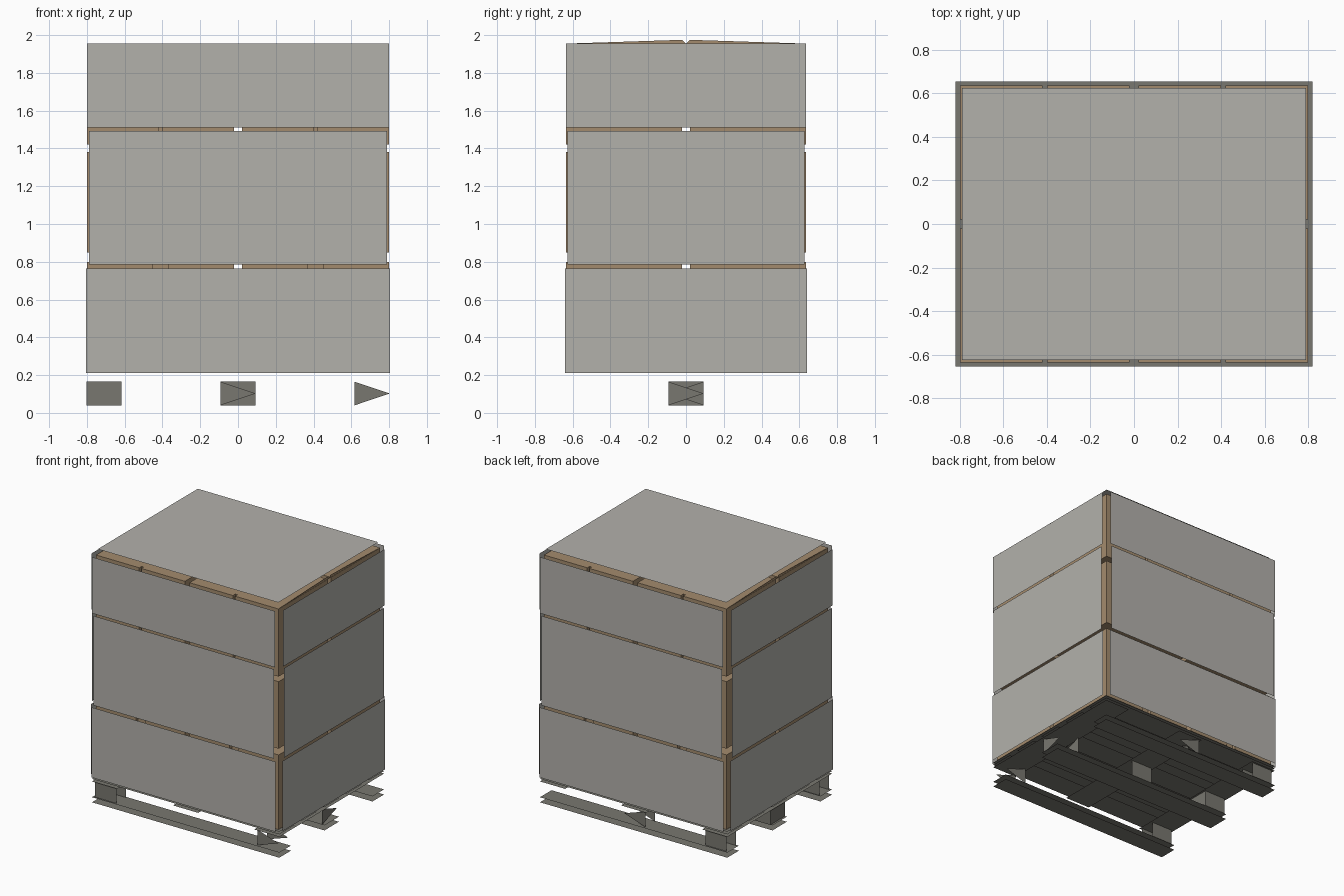
import bpy
import bmesh
from mathutils import Vector

cube = bpy.data.objects.get("Cube")
if cube:
    bpy.data.objects.remove(cube, do_unlink=True)


def material(name, rgb):
    mat = bpy.data.materials.new(name)
    mat.use_nodes = True
    color = (*rgb, 1.0)
    mat.diffuse_color = color
    bsdf = next(n for n in mat.node_tree.nodes if n.type == "BSDF_PRINCIPLED")
    bsdf.inputs["Base Color"].default_value = color
    return mat


PANEL = material("light grey panel", (0.45, 0.44, 0.41))
CARTON = material("brown cardboard", (0.37, 0.26, 0.155))
PALLET = material("dark grey pallet", (0.19, 0.185, 0.16))


def finish(name, bm, mat):
    mesh = bpy.data.meshes.new(name)
    bm.to_mesh(mesh)
    bm.free()
    mesh.materials.append(mat)
    obj = bpy.data.objects.new(name, mesh)
    bpy.context.collection.objects.link(obj)
    return obj


def sheet(name, points, mat):
    """Single flat face through the given corners."""
    bm = bmesh.new()
    bm.faces.new([bm.verts.new(p) for p in points])
    return finish(name, bm, mat)


def flat(name, x0, x1, y0, y1, z, mat):
    return sheet(name, [(x0, y0, z), (x1, y0, z), (x1, y1, z), (x0, y1, z)], mat)


def box(name, low, high, mat):
    low, high = Vector(low), Vector(high)
    bm = bmesh.new()
    bmesh.ops.create_cube(bm, size=1)
    bmesh.ops.scale(bm, vec=high - low, verts=bm.verts)
    bmesh.ops.translate(bm, vec=(low + high) / 2, verts=bm.verts)
    return finish(name, bm, mat)


HX, HY = 0.82, 0.655          # pallet half size
BX, BY = 0.8, 0.635           # carton stack half size
GAP = 0.02                    # half of the central gap
BLOCK_LOW, BLOCK_HIGH = 0.04, 0.165

# Pallet runners: paired thin skins along x
for label, y0, y1 in (("front", -HY, -0.51), ("middle", -0.09, 0.09), ("back", 0.51, HY)):
    for side, z in (("bottom", 0.0), ("top", BLOCK_LOW)):
        flat(f"{label}_runner_{side}", -HX, HX, y0, y1, z, PALLET)

# Pallet cross boards along y
for label, x in (("right", -0.71), ("centre", 0.0), ("left", 0.71)):
    flat(f"{label}_cross_board", x - 0.11, x + 0.11, -HY, HY, BLOCK_HIGH, PALLET)

# Deck: lower skin as separate boards, upper skin in one piece
for i in range(5):
    y = -0.56 + i * 0.28
    flat(f"deck_board_{i + 1}", -HX, HX, y - 0.095, y + 0.095, 0.185, PALLET)
flat("deck_top", -HX, HX, -HY, HY, 0.205, PALLET)


# Block walls: full plates, or pointed plates tapering towards +x or +y
def wall_y(name, x, y, pointed):
    a, b, mid = x - 0.093, x + 0.093, (BLOCK_LOW + BLOCK_HIGH) / 2
    pts = [(a, y, BLOCK_LOW)]
    pts += [(b, y, mid)] if pointed else [(b, y, BLOCK_LOW), (b, y, BLOCK_HIGH)]
    sheet(name, pts + [(a, y, BLOCK_HIGH)], PALLET)


def wall_x(name, x, direction):
    a, mid = -0.093 * direction, (BLOCK_LOW + BLOCK_HIGH) / 2
    sheet(name, [(x, a, BLOCK_LOW), (x, -a, mid), (x, a, BLOCK_HIGH)], PALLET)


for y in (-0.64, -0.52):
    wall_y("front_right_block", -0.71, y, False)
    wall_y("front_left_block", 0.71, y, True)
for y in (0.52, 0.64):
    wall_y("back_right_block", -0.71, y, False)
    wall_y("back_centre_block", 0.0, y, True)
box("middle_right_block", (-0.803, -0.093, BLOCK_LOW), (-0.617, 0.093, BLOCK_HIGH), PALLET)
for y, pointed in ((-0.09, True), (0.09, False)):
    wall_y("middle_centre_block", 0.0, y, pointed)
wall_x("middle_left_block_outer", 0.8, 1)
wall_x("middle_left_block_inner", 0.62, -1)

# Cartons: three layers of four stacks, each with split outer faces
layers = (("lower", 0.21, 0.80, 0.04), ("middle", 0.85, 1.38, 0.03), ("upper", 1.42, 1.955, 0.01))
for label, z0, z1, split in layers:
    for sx in (-1, 1):
        for sy in (-1, 1):
            xs = sorted((sx * GAP, sx * BX))
            ys = sorted((sy * GAP, sy * (BY - 0.03)))
            box(f"{label}_carton", (xs[0], ys[0], z0), (xs[1], ys[1], z1), CARTON)
            yo = sorted((sy * (BY - 0.03), sy * BY))
            for a, b in ((GAP, 0.41 - split), (0.41 + split, BX)):
                xo = sorted((sx * a, sx * b))
                box(f"{label}_carton_face", (xo[0], yo[0], z0), (xo[1], yo[1], z1), CARTON)

# Slim pointed flaps above the top cartons
for x in (-BX + 0.002, BX - 0.002):
    for sy in (-1, 1):
        sheet("top_flap", [(x, sy * BY, 1.955), (x, sy * GAP, 1.975), (x, 0, 1.955)], CARTON)

# Wrapping panels: three tiers on each of the four sides
PX, PY = 0.84, 0.68
tiers = (("lower", 0.21, 0.765, 0.805, 0.641), ("middle", 0.785, 1.493, 0.79, 0.627),
         ("upper", 1.51, 1.955, 0.80, 0.635))
for label, z0, z1, hx, hy in tiers:
    for s, fb, lr in ((-1, "front", "right"), (1, "back", "left")):
        sheet(f"{label}_{fb}_panel", [(s * hx, s * PY, z0), (-s * hx, s * PY, z0),
                                      (-s * hx, s * PY, z1), (s * hx, s * PY, z1)], PANEL)
        sheet(f"{label}_{lr}_panel", [(s * PX, -s * hy, z0), (s * PX, s * hy, z0),
                                      (s * PX, s * hy, z1), (s * PX, -s * hy, z1)], PANEL)

# Cover sheet over the load
flat("top_cover", -0.79, 0.79, -0.625, 0.625, 2.0, PANEL)
